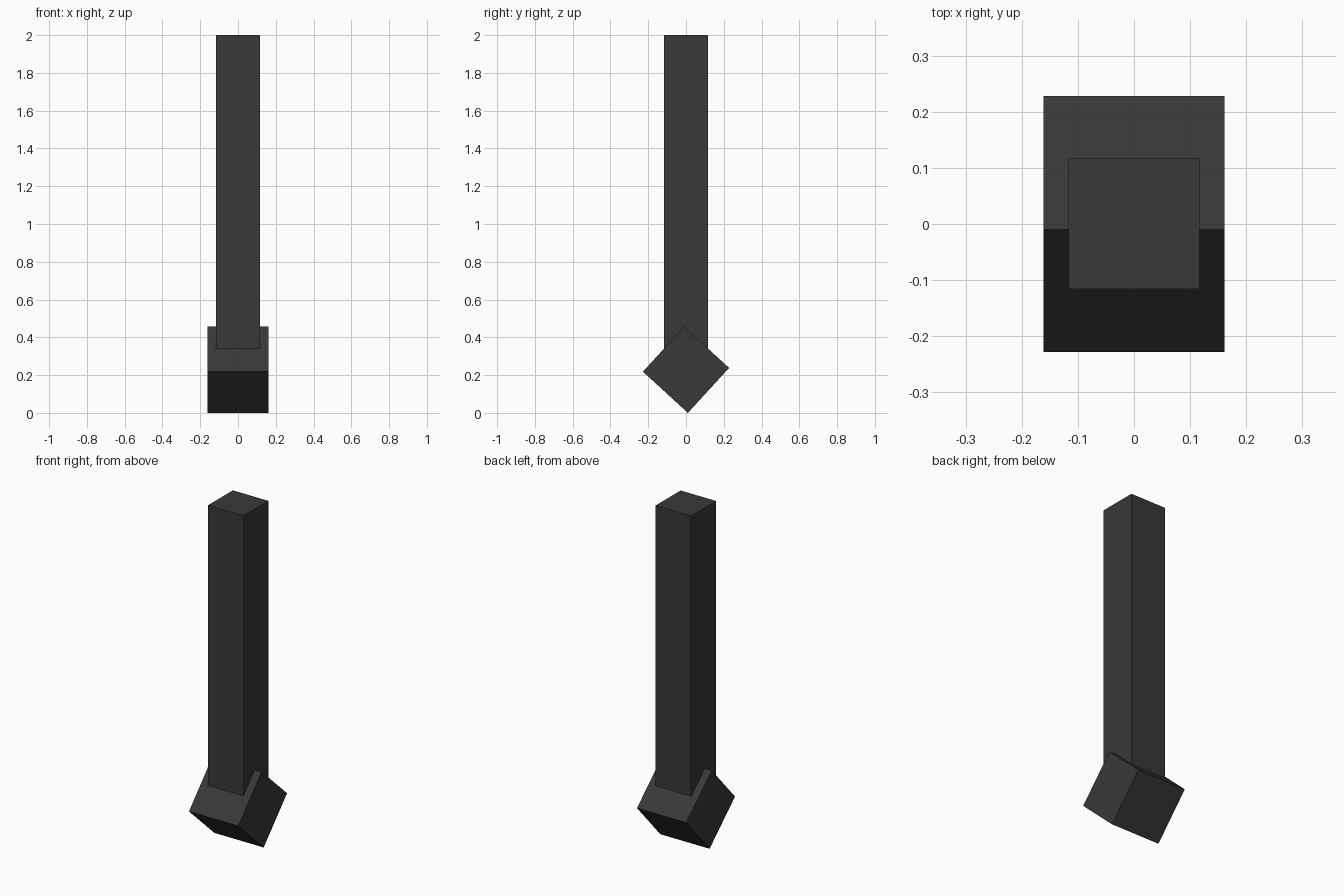
import bpy, math

if "Cube" in bpy.data.objects:
    bpy.data.objects.remove(bpy.data.objects["Cube"])

mat = bpy.data.materials.new("dark_grey")
mat.diffuse_color = (0.04, 0.04, 0.04, 1)
mat.use_nodes = True
mat.node_tree.nodes["Principled BSDF"].inputs["Base Color"].default_value = mat.diffuse_color


def box(name, size, centre, tilt=0.0):
    bpy.ops.mesh.primitive_cube_add(size=1, location=centre,
                                    rotation=(math.radians(tilt), 0, 0))
    ob = bpy.context.object
    ob.name = name
    ob.scale = size
    ob.data.materials.append(mat)
    return ob


# Tilted cube at the foot, resting on one edge
side = 0.323
tilt = 47.5
half = side * (math.sin(math.radians(tilt)) + math.cos(math.radians(tilt))) / 2
box("foot_block", (side, side, side), (0, 0, half), tilt)

# Square post sunk into the block
bottom, top = 0.25, 2.0
box("post", (0.233, 0.233, top - bottom), (0, 0.001, (top + bottom) / 2))
